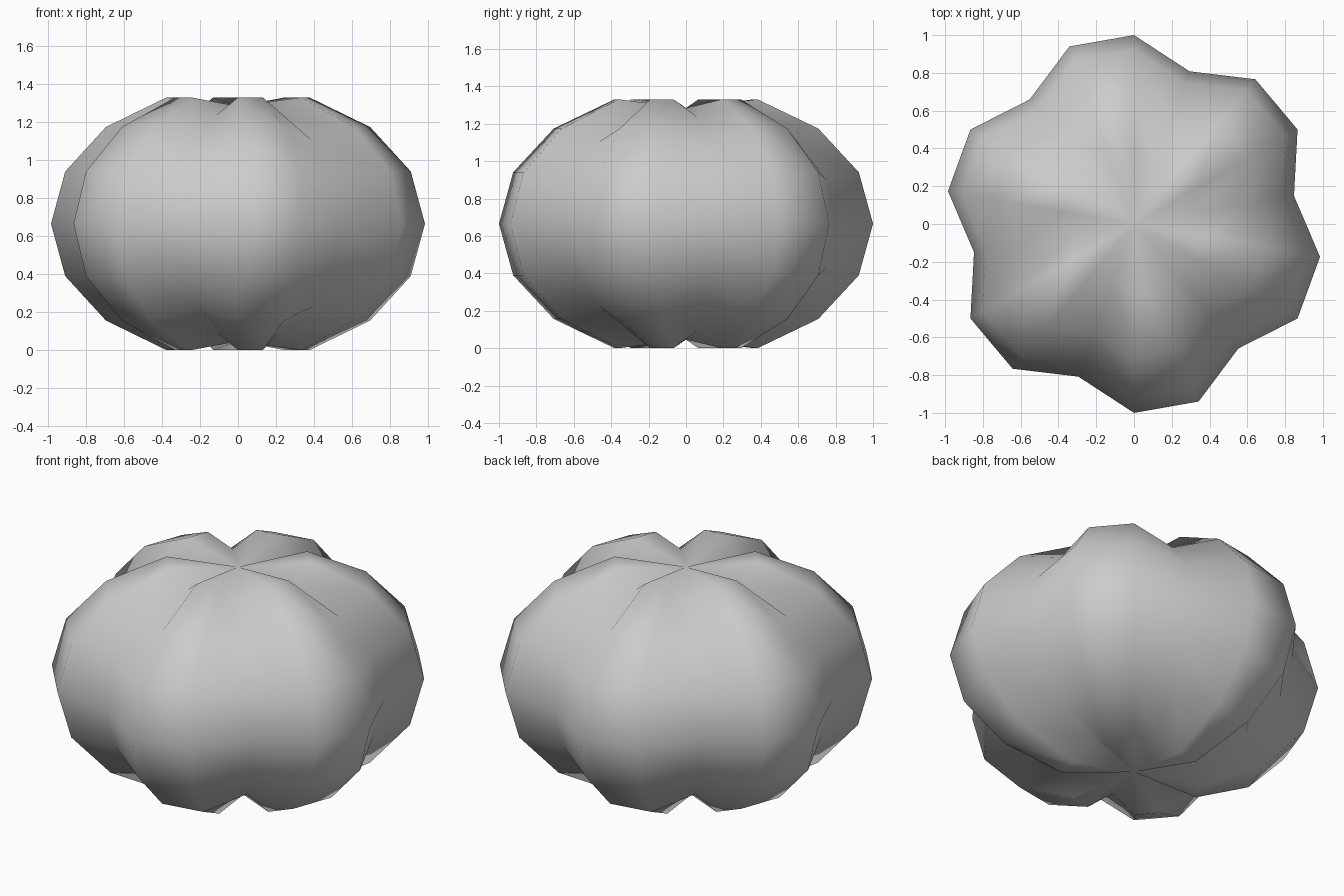
import bpy, bmesh, math

default = bpy.data.objects.get("Cube")
if default:
    bpy.data.objects.remove(default)

SEGMENTS, RINGS = 18, 8
STEP = math.tau / SEGMENTS
SQUASH = 0.72        # height of the body relative to its width
GROOVE = 0.86        # how far the grooves and poles are drawn in

# Plain grey skin
skin = bpy.data.materials.new("plain_grey")
skin.use_nodes = True
grey = (0.6, 0.6, 0.6, 1)
skin.diffuse_color = grey
skin.node_tree.nodes["Principled BSDF"].inputs["Base Color"].default_value = grey

# Round body, with a meridian facing straight forward
bm = bmesh.new()
bmesh.ops.create_uvsphere(bm, u_segments=SEGMENTS, v_segments=RINGS, radius=1)

# Pull in the poles and every third meridian, leaving six lobes
for v in bm.verts:
    meridian = round(math.atan2(v.co.y, v.co.x) / STEP - 0.5)
    at_pole = math.hypot(v.co.x, v.co.y) < 0.01
    if at_pole or meridian % 3 == 0:
        v.co *= GROOVE
    v.co.z *= SQUASH

# Stand the body on the ground
lowest = min(v.co.z for v in bm.verts)
bmesh.ops.translate(bm, verts=bm.verts, vec=(0, 0, -lowest))
for f in bm.faces:
    f.smooth = True

mesh = bpy.data.meshes.new("pumpkin_body")
bm.to_mesh(mesh)
bm.free()
mesh.materials.append(skin)
body = bpy.data.objects.new("pumpkin_body", mesh)
bpy.context.collection.objects.link(body)
